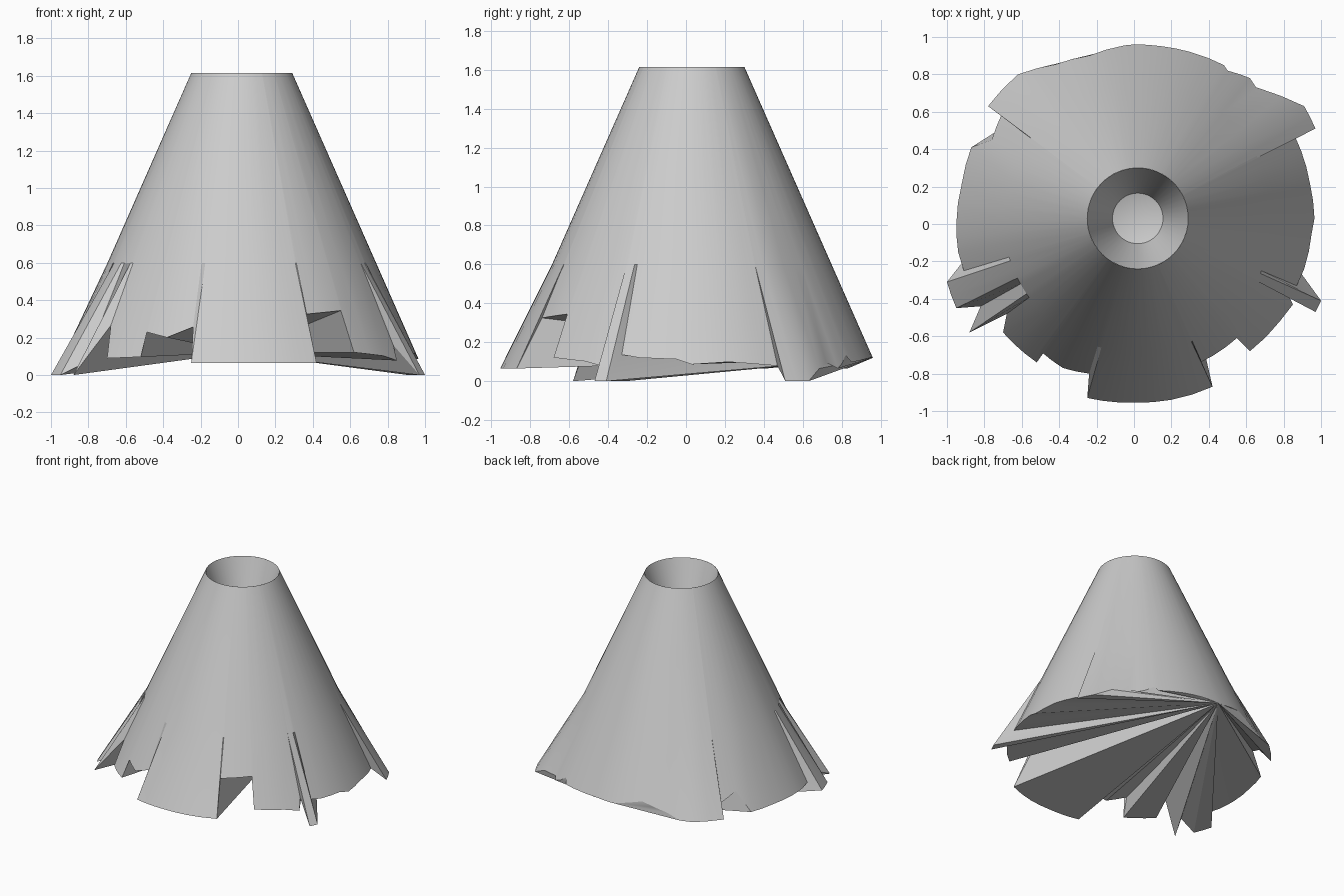
import bpy, bmesh, math
from mathutils import Vector

if "Cube" in bpy.data.objects:
    bpy.data.objects.remove(bpy.data.objects["Cube"])

CX, CY = 0.02, 0.03            # cone axis
TOP_Z, TOP_R, SLOPE = 1.615, 0.27, 0.4416


def cone_r(z):
    return TOP_R + (TOP_Z - z) * SLOPE


# Ragged skirt outline seen from above, counter-clockwise from the back
OUTLINE = [
    (0, .96), (-.05, .955), (-.24, .90), (-.43, .85), (-.62, .80), (-.78, .63),
    (-.71, .58), (-.76, .45), (-.87, .41), (-.92, .22), (-.95, 0), (-.94, -.15),
    (-.91, -.25), (-1, -.31), (-.95, -.45), (-.82, -.44), (-.88, -.58), (-.68, -.48),
    (-.70, -.58), (-.52, -.74), (-.50, -.68), (-.38, -.77), (-.24, -.80),
    (-.25, -.93), (0, -.955), (.2, -.94), (.42, -.87), (.355, -.74), (.55, -.61),
    (.62, -.68), (.78, -.52), (.85, -.43), (.83, -.39), (.97, -.47), (1, -.41),
    (.87, -.33), (.91, -.24), (.95, -.05), (.965, .03), (.94, .22), (.86, .47),
    (.97, .51), (.91, .63), (.66, .72), (.62, .78), (.5, .82), (.48, .85),
    (.3, .92), (.15, .95)]


def polar(p):
    return math.atan2(p[1] - CY, p[0] - CX), math.hypot(p[0] - CX, p[1] - CY)


# Refine wide gaps along the arc
rim = []
for i, p in enumerate(OUTLINE):
    a, r = polar(p)
    b, s = polar(OUTLINE[(i + 1) % len(OUTLINE)])
    d = (b - a + math.pi) % math.tau - math.pi
    n = max(1, math.ceil(abs(d) / math.radians(7)))
    for k in range(n):
        rim.append((a + d * k / n, r + (s - r) * k / n))


def pt(a, r, z):
    return Vector((CX + r * math.cos(a), CY + r * math.sin(a), z))


def skirt_z(r):
    if r > 1.03:                       # flared spikes reach the ground
        return 0.0
    return max(0.065, TOP_Z - (r - TOP_R) / SLOPE)


def finish(bm, name):
    me = bpy.data.meshes.new(name)
    bm.to_mesh(me)
    bm.free()
    ob = bpy.data.objects.new(name, me)
    bpy.context.collection.objects.link(ob)
    bpy.context.view_layer.objects.active = ob
    ob.select_set(True)
    bpy.ops.object.shade_smooth_by_angle(angle=math.radians(20))
    ob.select_set(False)


def bridge(bm, lower, upper):
    n = len(lower)
    for i in range(n):
        j = (i + 1) % n
        bm.faces.new((lower[i], lower[j], upper[j], upper[i]))


# Mountain wall with torn lower edge, fanned base and crater
bm = bmesh.new()
low = [bm.verts.new(pt(a, r, skirt_z(r))) for a, r in rim]
mid = [bm.verts.new(pt(a, cone_r(.6), .6)) for a, r in rim]
top = [bm.verts.new(pt(a, TOP_R, TOP_Z)) for a, r in rim]
bridge(bm, low, mid)
bridge(bm, mid, top)
for i in range(1, len(low) - 1):       # base fanned from the back point
    bm.faces.new((low[0], low[i + 1], low[i]))
finish(bm, "mountain_wall")

# Crater funnel inside the rim
bm = bmesh.new()
N = 48
angles = [i * math.tau / N for i in range(N)]
lip = [bm.verts.new(pt(a, TOP_R, TOP_Z)) for a in angles]
floor = [bm.verts.new(pt(a, 0.135, TOP_Z - 0.4)) for a in angles]
bridge(bm, floor[::-1], lip[::-1])
centre = bm.verts.new((CX, CY, TOP_Z - 0.44))
for i in range(N):
    bm.faces.new((floor[i], floor[(i + 1) % N], centre))
finish(bm, "crater")
